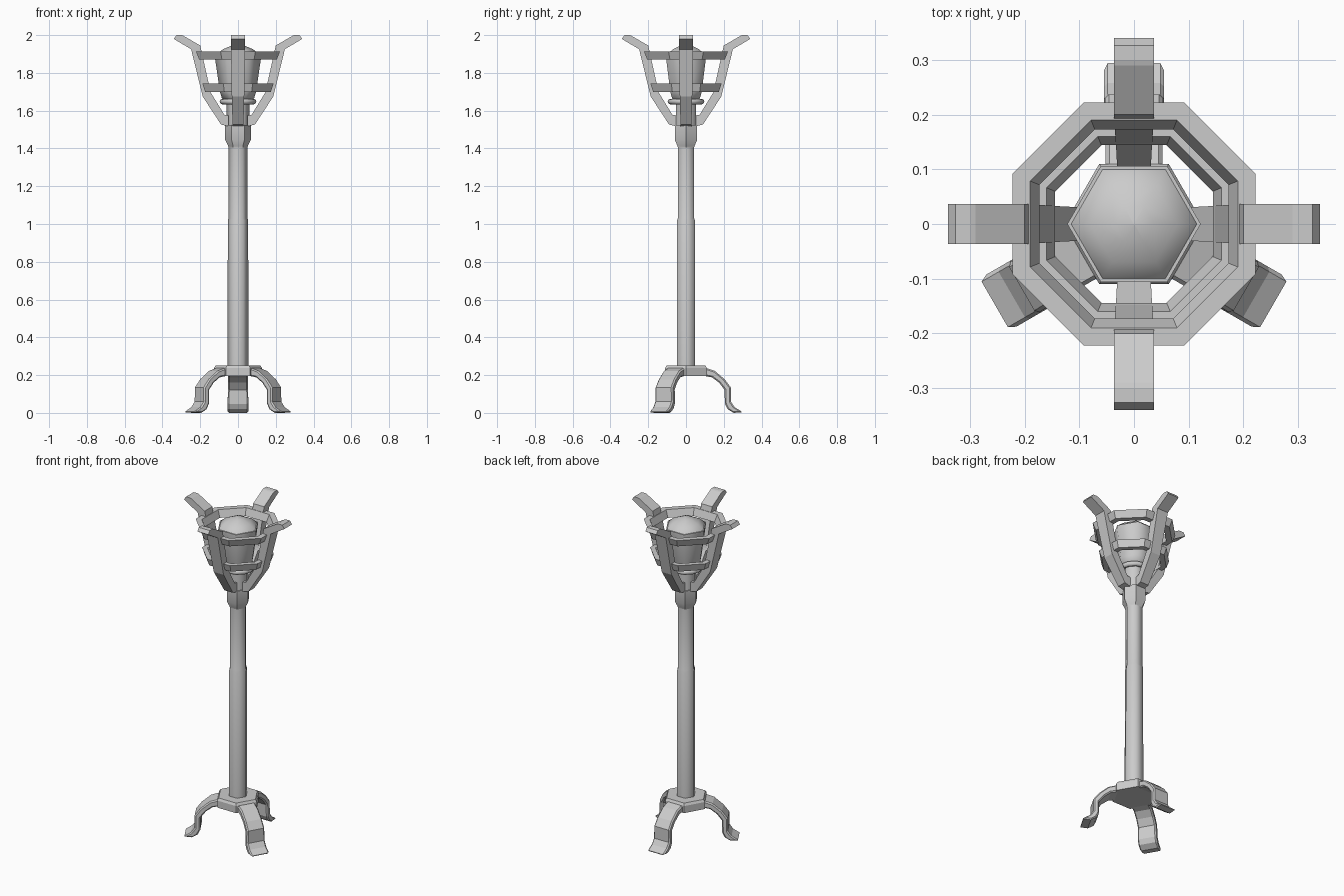
import bpy, bmesh, math
from mathutils import Matrix, Vector

if "Cube" in bpy.data.objects:
    bpy.data.objects.remove(bpy.data.objects["Cube"])


def finish(name, bm, smooth=None, bevel=0):
    bmesh.ops.remove_doubles(bm, verts=bm.verts, dist=1e-5)
    bmesh.ops.recalc_face_normals(bm, faces=bm.faces)
    me = bpy.data.meshes.new(name)
    bm.to_mesh(me)
    bm.free()
    ob = bpy.data.objects.new(name, me)
    bpy.context.collection.objects.link(ob)
    if bevel:
        m = ob.modifiers.new("chamfer", 'BEVEL')
        m.width, m.segments = bevel, 1
        m.limit_method, m.angle_limit = 'ANGLE', math.radians(50)
    if smooth:
        bpy.ops.object.select_all(action='DESELECT')
        bpy.context.view_layer.objects.active = ob
        ob.select_set(True)
        bpy.ops.object.shade_smooth_by_angle(angle=math.radians(smooth))
    return ob


def lathe(name, profile, sides, turn=0.0, closed=False, smooth=None, bevel=0):
    """Spin an (r, z) profile; open profiles get end caps."""
    bm = bmesh.new()
    rings = []
    for r, z in profile:
        rings.append([bm.verts.new((r * math.cos(turn + 2 * math.pi * i / sides),
                                    r * math.sin(turn + 2 * math.pi * i / sides), z))
                      for i in range(sides)])
    n = len(rings)
    for k in range(n if closed else n - 1):
        a, b = rings[k], rings[(k + 1) % n]
        for i in range(sides):
            j = (i + 1) % sides
            bm.faces.new((a[i], a[j], b[j], b[i]))
    if not closed:
        bm.faces.new(rings[0])
        bm.faces.new(rings[-1])
    return finish(name, bm, smooth, bevel)


def strap(name, outer, inner, widths, angle, bevel=0):
    """Bent bar: paired outer/inner (r, z) points with a half width each."""
    bm = bmesh.new()
    rot = Matrix.Rotation(angle, 3, 'Z')
    secs = []
    for o, i, w in zip(outer, inner, widths):
        secs.append([bm.verts.new(rot @ Vector((p[0], s * w, p[1])))
                     for p, s in ((o, -1), (o, 1), (i, 1), (i, -1))])
    for a, b in zip(secs, secs[1:]):
        for k in range(4):
            bm.faces.new((a[k], a[(k + 1) % 4], b[(k + 1) % 4], b[k]))
    bm.faces.new(secs[0])
    bm.faces.new(secs[-1])
    return finish(name, bm, None, bevel)


# Hexagonal pole with flared collar and the core above it
lathe("pole", [(0.055, 0.22), (0.054, 1.02), (0.05, 1.03), (0.05, 1.41)], 6, smooth=62)
lathe("collar", [(0.05, 1.405), (0.053, 1.415), (0.068, 1.445), (0.068, 1.525)], 6, smooth=30)
lathe("core", [(0.06, 1.515), (0.06, 1.66)], 6, smooth=62)

# Bead ring under the bowl
bead = [(0.082 + 0.015 * math.cos(a * math.pi / 4), 1.648 + 0.015 * math.sin(a * math.pi / 4))
        for a in range(8)]
lathe("bead_ring", bead, 12, closed=True, smooth=60)

# Bowl and the domed ember on it
lathe("bowl", [(0.06, 1.65), (0.085, 1.665), (0.096, 1.70), (0.122, 1.88), (0.122, 1.895)],
      6, smooth=62)
lathe("ember_dome", [(0.118, 1.89), (0.112, 1.90), (0.08, 1.925), (0.037, 1.943), (0.001, 1.95)],
      6, smooth=65)

# Octagonal cage rings (radii given as apothems)
k = 1 / math.cos(math.pi / 8)
for name, prof in (("upper_cage_ring", [(0.222, 1.913), (0.205, 1.87), (0.173, 1.87), (0.19, 1.913)]),
                   ("lower_cage_ring", [(0.188, 1.743), (0.174, 1.70), (0.144, 1.70), (0.16, 1.743)])):
    lathe(name, [(r * k, z) for r, z in prof], 8, turn=math.pi / 8, closed=True)

# Four cage prongs
for n in range(4):
    strap("cage_prong_%d" % n,
          [(0.05, 1.517), (0.09, 1.527), (0.187, 1.675), (0.248, 1.925), (0.34, 1.98), (0.326, 2.0)],
          [(0.05, 1.575), (0.072, 1.578), (0.145, 1.697), (0.2, 1.945), (0.29, 1.997), (0.30, 2.0)],
          [0.028, 0.029, 0.033, 0.037, 0.037, 0.037], n * math.pi / 2)

# Hexagonal foot hub
lathe("base_hub", [(0.127, 0.195), (0.127, 0.238), (0.118, 0.252)], 6)

# Three bent legs
for n in range(3):
    strap("leg_%d" % n,
          [(0.09, 0.243), (0.153, 0.222), (0.205, 0.178), (0.237, 0.135), (0.237, 0.06), (0.258, 0.03), (0.30, 0.004)],
          [(0.09, 0.197), (0.138, 0.188), (0.175, 0.16), (0.204, 0.122), (0.206, 0.048), (0.22, 0.02), (0.252, 0.0)],
          [0.052, 0.052, 0.052, 0.053, 0.055, 0.055, 0.055],
          math.pi / 2 + n * 2 * math.pi / 3, bevel=0.007)
